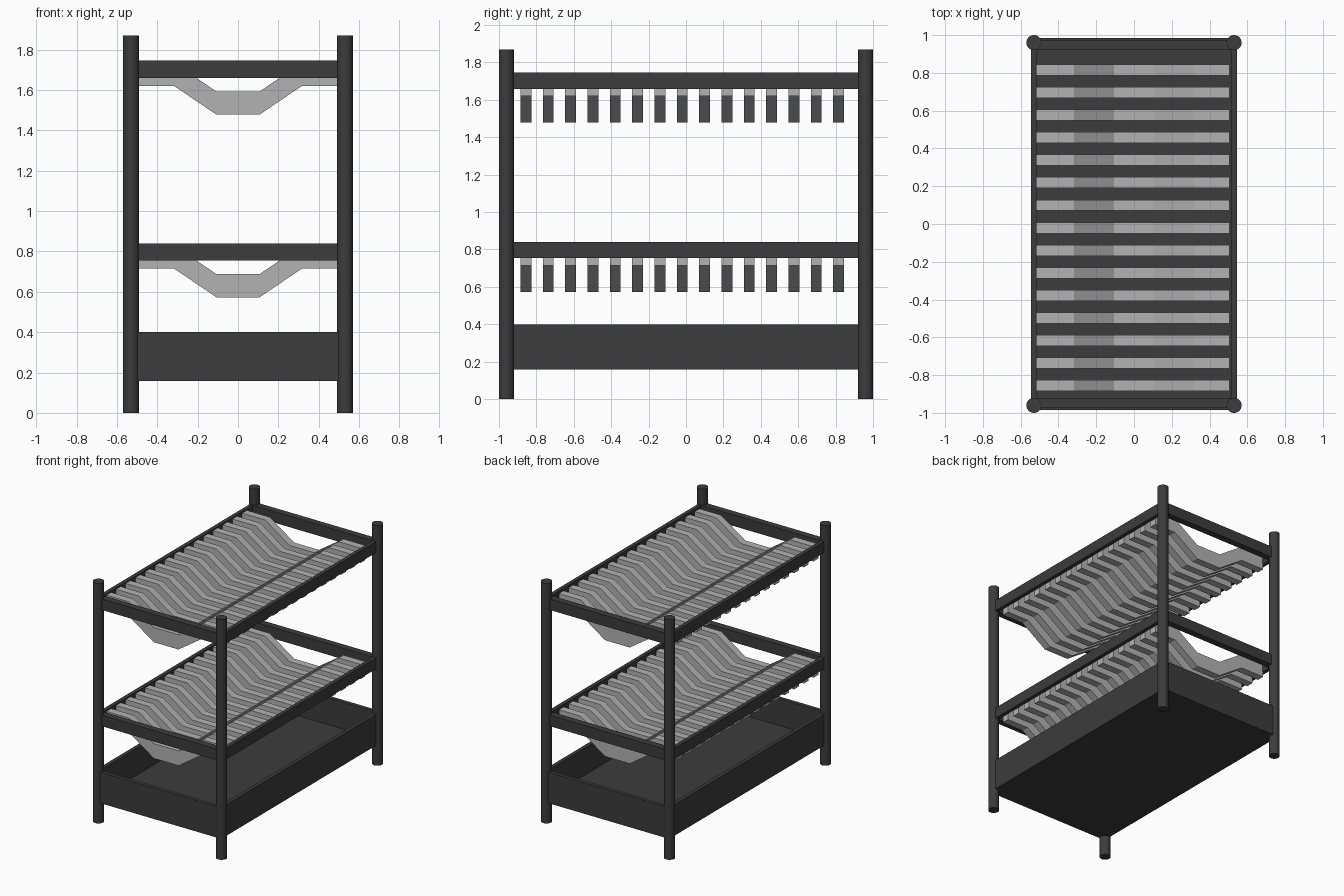
import bpy, bmesh

if "Cube" in bpy.data.objects:
    bpy.data.objects.remove(bpy.data.objects["Cube"])

dark = bpy.data.materials.new("dark_metal")
dark.diffuse_color = (0.045, 0.045, 0.045, 1)
dark.use_nodes = True
dark.node_tree.nodes["Principled BSDF"].inputs["Base Color"].default_value = dark.diffuse_color
light = bpy.data.materials.new("light_slat")
light.diffuse_color = (0.45, 0.45, 0.45, 1)
light.use_nodes = True
light.node_tree.nodes["Principled BSDF"].inputs["Base Color"].default_value = light.diffuse_color


def finish(name, bm, mat):
    bmesh.ops.recalc_face_normals(bm, faces=bm.faces)
    me = bpy.data.meshes.new(name)
    bm.to_mesh(me)
    bm.free()
    me.materials.append(mat)
    ob = bpy.data.objects.new(name, me)
    bpy.context.collection.objects.link(ob)
    return ob


def box(name, x0, x1, y0, y1, z0, z1):
    bm = bmesh.new()
    bmesh.ops.create_cube(bm, size=1)
    for v in bm.verts:
        v.co.x = x0 if v.co.x < 0 else x1
        v.co.y = y0 if v.co.y < 0 else y1
        v.co.z = z0 if v.co.z < 0 else z1
    return finish(name, bm, dark)


def ring(name, hx, hy, tx, ty, z0, z1):
    """Four walls forming a rectangular frame."""
    box(name + "_front", -hx, hx, -hy, -hy + ty, z0, z1)
    box(name + "_back", -hx, hx, hy - ty, hy, z0, z1)
    box(name + "_left", -hx, -hx + tx, -hy + ty, hy - ty, z0, z1)
    box(name + "_right", hx - tx, hx, -hy + ty, hy - ty, z0, z1)


# Round corner posts
for sx, side in ((-1, "left"), (1, "right")):
    for sy, end in ((-1, "front"), (1, "back")):
        bpy.ops.mesh.primitive_cylinder_add(
            vertices=32, radius=0.04, depth=1.87,
            location=(sx * 0.53, sy * 0.96, 0.935))
        post = bpy.context.object
        post.name = f"{end}_{side}_post"
        post.data.materials.append(dark)
        bpy.ops.object.shade_smooth_by_angle()

# Drip tray: floor and walls
box("tray_floor", -0.545, 0.545, -0.985, 0.985, 0.158, 0.19)
ring("tray_wall", 0.545, 0.985, 0.03, 0.03, 0.19, 0.40)

# Slat profile (x, z below rail top), dipping in the middle
profile = [(-0.52, -0.01), (-0.317, -0.01), (-0.107, -0.152), (0.107, -0.152),
           (0.317, -0.01), (0.505, -0.01), (0.505, -0.125), (0.317, -0.125),
           (0.107, -0.267), (-0.107, -0.267), (-0.317, -0.125), (-0.52, -0.125)]

# Two shelves: rail frame plus a row of bent slats
for shelf, top in (("lower", 0.84), ("upper", 1.745)):
    ring(shelf + "_rail", 0.545, 0.973, 0.03, 0.053, top - 0.086, top)
    bm = bmesh.new()
    for i in range(15):
        y = -0.856 + i * 0.1194 - 0.029
        face = bm.faces.new([bm.verts.new((x, y, top + z)) for x, z in profile])
        ext = bmesh.ops.extrude_face_region(bm, geom=[face], use_keep_orig=True)
        verts = [g for g in ext["geom"] if isinstance(g, bmesh.types.BMVert)]
        bmesh.ops.translate(bm, verts=verts, vec=(0, 0.058, 0))
    finish(shelf + "_slats", bm, light)
